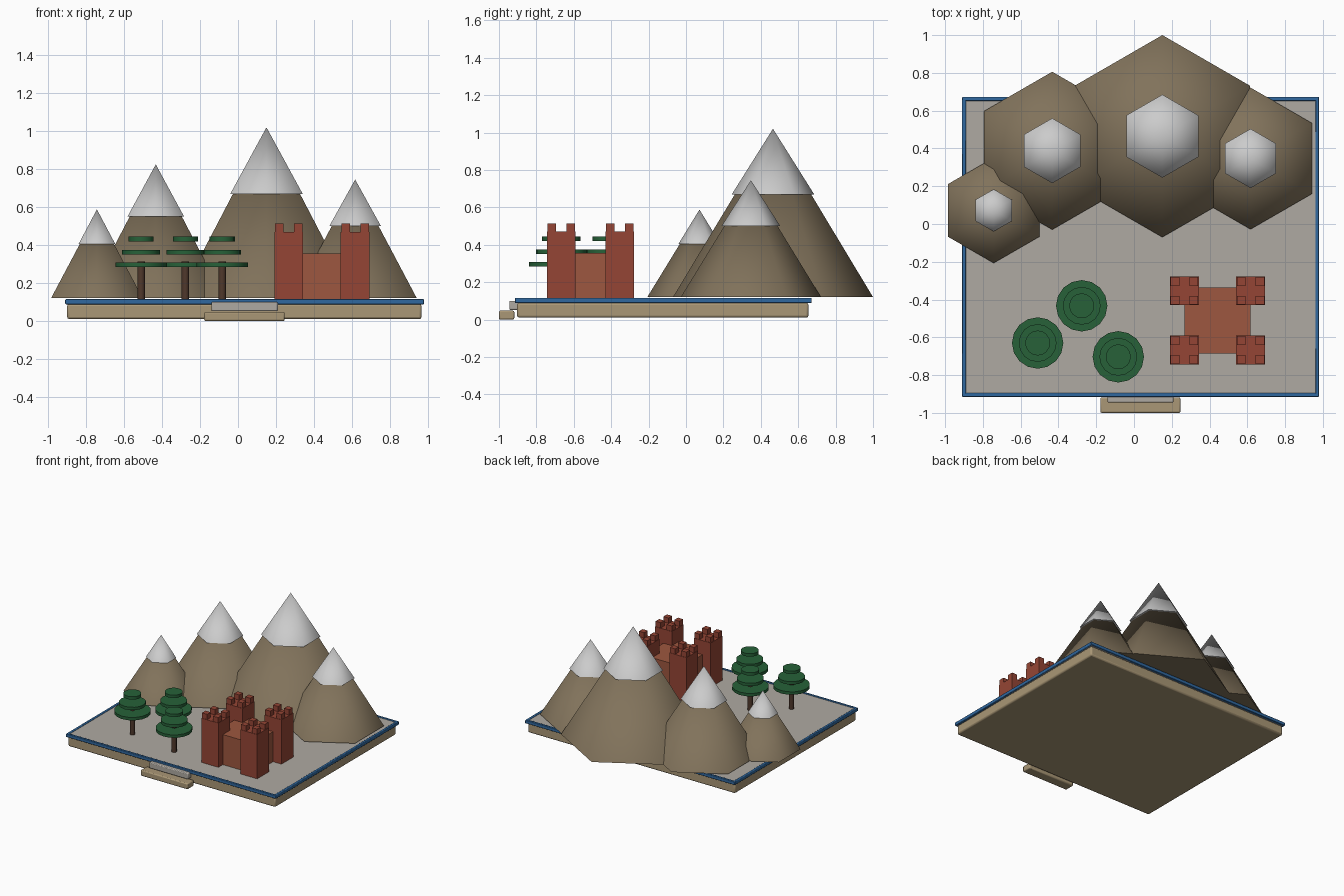
import bpy, math

if "Cube" in bpy.data.objects:
    bpy.data.objects.remove(bpy.data.objects["Cube"])


def mat(name, r, g, b):
    m = bpy.data.materials.new(name)
    m.diffuse_color = (r, g, b, 1)
    m.use_nodes = True
    m.node_tree.nodes["Principled BSDF"].inputs["Base Color"].default_value = m.diffuse_color
    return m


TAN = mat("tan", .40, .31, .18)
BLUE = mat("blue", .03, .14, .35)
STONE = mat("stone", .43, .40, .36)
ROCK = mat("rock", .22, .17, .105)
SNOW = mat("snow", .60, .60, .60)
LEAF = mat("leaf", .02, .12, .04)
BARK = mat("bark", .08, .04, .025)
BRICK = mat("brick", .30, .06, .035)
KEEP = mat("keep_brick", .34, .095, .05)


def box(name, x0, x1, y0, y1, z0, z1, m, bevel=0):
    bpy.ops.mesh.primitive_cube_add(size=1, location=((x0 + x1) / 2, (y0 + y1) / 2, (z0 + z1) / 2))
    o = bpy.context.object
    o.name = name
    o.scale = (x1 - x0, y1 - y0, z1 - z0)
    bpy.ops.object.transform_apply(location=False, rotation=False, scale=True)
    o.data.materials.append(m)
    if bevel:
        b = o.modifiers.new("Bevel", 'BEVEL')
        b.width, b.segments = bevel, 2
        bpy.ops.object.shade_smooth_by_angle(angle=math.radians(40))
    return o


def cone(name, x, y, z0, z1, r0, r1, sides, m, smooth):
    bpy.ops.mesh.primitive_cone_add(vertices=sides, radius1=r0, radius2=r1, depth=z1 - z0,
                                    location=(x, y, (z0 + z1) / 2))
    o = bpy.context.object
    o.name = name
    o.data.materials.append(m)
    if smooth:
        bpy.ops.object.shade_smooth_by_angle(angle=math.radians(smooth))
    return o


# Board with ground panel and raised blue rim
X0, X1, Y0, Y1, W = -.91, .98, -.915, .672, .02
box("base", -.90, .967, -.903, .655, .01, .09, TAN, .012)
box("ground", X0 + .01, X1 - .01, Y0 + .01, Y1 - .01, .088, .11, STONE)
box("rim_front", X0, X1, Y0, Y0 + W, .088, .115, BLUE, .004)
box("rim_back", X0, X1, Y1 - W, Y1, .088, .115, BLUE, .004)
box("rim_left", X0, X0 + W, Y0, Y1, .088, .115, BLUE, .004)
box("rim_right", X1 - W, X1, Y0, Y1, .088, .115, BLUE, .004)

# Entrance steps
box("lower_step", -.178, .246, -1.0, -.918, 0, .048, TAN, .008)
box("upper_step", -.14, .21, -.945, -.895, .052, .10, STONE, .006)

# Mountains: x, y, radius, apex height, snow line, snow radius
G = .12
for i, (x, y, r, top, line, rs) in enumerate([
        (.15, .465, .535, 1.02, .67, .22),
        (-.433, .388, .418, .825, .55, .172),
        (.617, .347, .375, .745, .50, .157),
        (-.743, .072, .279, .588, .405, .112)]):
    cone(f"mountain_{i}", x, y, G, top - .012, r, 0, 6, ROCK, 60)
    cone(f"snow_cap_{i}", x, y, line, top, rs, 0, 6, SNOW, 60)

# Trees: trunk with three leaf discs
for i, (x, y) in enumerate([(-.51, -.63), (-.277, -.433), (-.083, -.703)]):
    cone(f"trunk_{i}", x, y, .11, .313, .02, .02, 8, BARK, 50)
    for j, (z, r) in enumerate([(.284, .136), (.35, .1), (.42, .066)]):
        cone(f"leaf_disc_{i}_{j}", x, y, z, z + .024, r, r, 16, LEAF, 30)

# Castle: keep and four corner towers with battlements
box("keep", .267, .617, -.685, -.335, .11, .355, KEEP)
H, C = .076, .023
for i, x in enumerate((.267, .617)):
    for j, y in enumerate((-.667, -.354)):
        box(f"tower_{i}_{j}", x - H, x + H, y - H, y + H, .11, .47, BRICK)
        for sx in (-1, 1):
            for sy in (-1, 1):
                cx, cy = x + sx * .05, y + sy * .05
                box(f"battlement_{i}_{j}", cx - C, cx + C, cy - C, cy + C, .468, .513, BRICK)
